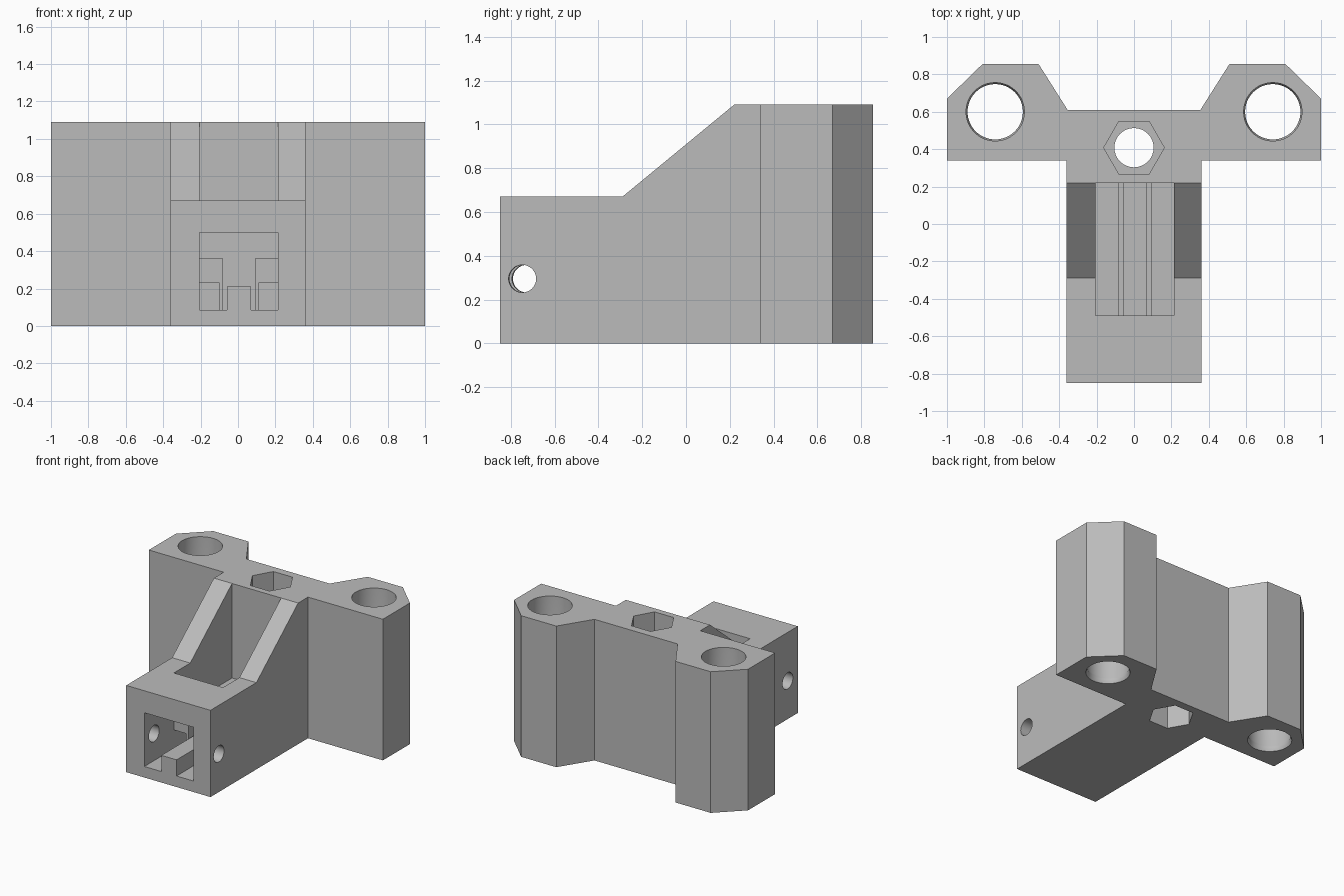
import bpy, bmesh, math
from mathutils import Matrix, Vector

if "Cube" in bpy.data.objects:
    bpy.data.objects.remove(bpy.data.objects["Cube"])

grey = bpy.data.materials.new("light_grey_plastic")
grey.diffuse_color = (0.5, 0.5, 0.5, 1)
grey.use_nodes = True
grey.node_tree.nodes["Principled BSDF"].inputs["Base Color"].default_value = grey.diffuse_color

H = 1.09      # overall height
CX = 0.005    # centre of the guide pocket


def finish(name, bm):
    bmesh.ops.recalc_face_normals(bm, faces=bm.faces)
    me = bpy.data.meshes.new(name)
    bm.to_mesh(me)
    bm.free()
    ob = bpy.data.objects.new(name, me)
    bpy.context.collection.objects.link(ob)
    me.materials.append(grey)
    return ob


def prism(name, pts, axis, lo, hi):
    """Extrude a closed 2D profile along x, y or z from lo to hi."""
    place = {"x": lambda a, b, d: (d, a, b),
             "y": lambda a, b, d: (a, d, b),
             "z": lambda a, b, d: (a, b, d)}[axis]
    bm = bmesh.new()
    rings = [[bm.verts.new(place(a, b, d)) for a, b in pts] for d in (lo, hi)]
    n = len(pts)
    for r in rings:
        bm.faces.new(r)
    for i in range(n):
        j = (i + 1) % n
        bm.faces.new((rings[0][i], rings[0][j], rings[1][j], rings[1][i]))
    return finish(name, bm)


def lathe(name, profile, steps, matrix):
    """Solid of revolution about z from (radius, z) pairs."""
    bm = bmesh.new()
    rings = [[bm.verts.new((r * math.cos(2 * math.pi * k / steps),
                            r * math.sin(2 * math.pi * k / steps), z))
              for k in range(steps)] for r, z in profile]
    bm.faces.new(rings[0])
    bm.faces.new(rings[-1])
    for a, b in zip(rings, rings[1:]):
        for k in range(steps):
            m = (k + 1) % steps
            bm.faces.new((a[k], a[m], b[m], b[k]))
    bm.transform(matrix)
    return finish(name, bm)


def rect(a0, b0, a1, b1):
    return [(a0, b0), (a1, b0), (a1, b1), (a0, b1)]


# T-shaped bracket body, right half mirrored to the left
half = [(0.36, -0.85), (0.36, 0.34), (1, 0.34), (1, 0.67),
        (0.81, 0.855), (0.51, 0.855), (0.355, 0.61)]
body = prism("bracket_body", half + [(-x, y) for x, y in reversed(half)], "z", 0, H)

# lowered front arm with sloped shoulder
cutters = [prism("arm_slope_cutter",
                 [(-1, 0.67), (-0.29, 0.67), (0.22, H), (0.22, 1.3), (-1, 1.3)],
                 "x", -0.5, 0.5)]

# guide pocket, open at the front and at the top
cutters.append(prism("pocket_cutter",
                     [(-1, 0.085), (0.22, 0.085), (0.22, 1.4), (-0.49, 1.4),
                      (-0.49, 0.5), (-1, 0.5)], "x", CX - 0.21, CX + 0.21))

# rod holes with a small retaining lip near the bottom
for s in (-1, 1):
    cutters.append(lathe("rod_hole_cutter",
                         [(0.156, -0.1), (0.156, 0), (0.148, 0.02), (0.148, 0.04),
                          (0.156, 0.06), (0.156, 1.3)], 48,
                         Matrix.Translation((s * 0.742, 0.6, 0))))

# centre bolt hole with hexagonal recesses at both ends
centre = Matrix.Translation((0, 0.408, 0))
cutters.append(lathe("bolt_hole_cutter", [(0.105, -0.1), (0.105, 1.3)], 32, centre))
for lo, hi in ((-0.2, 0.3), (H - 0.3, 1.4)):
    cutters.append(lathe("hex_recess_cutter", [(0.162, lo), (0.162, hi)], 6, centre))

# axle hole across the front arm
tilt = Vector((0.72, -0.02, 0)).to_track_quat("Z", "Y").to_matrix().to_4x4()
cutters.append(lathe("axle_hole_cutter", [(0.063, -0.6), (0.063, 0.6)], 32,
                     Matrix.Translation((0, -0.7375, 0.295)) @ tilt))

# cut everything from the body, then drop the cutters
bpy.context.view_layer.objects.active = body
body.select_set(True)
for c in cutters:
    mod = body.modifiers.new("cut", "BOOLEAN")
    mod.operation = "DIFFERENCE"
    mod.solver = "EXACT"
    mod.object = c
    bpy.ops.object.modifier_apply(modifier=mod.name)
    bpy.data.objects.remove(c)
bpy.ops.object.shade_smooth_by_angle(angle=math.radians(25))

# low rib along the pocket floor
prism("centre_rib", rect(CX - 0.065, 0.075, CX + 0.065, 0.21), "y", -0.85, 0.23)

# side rails in the pocket, recessed at the lower front
for s, side in ((-1, "left"), (1, "right")):
    def mir(pts):
        return [(CX + s * x, z) for x, z in pts]
    prism(side + "_rail_front",
          mir([(0.215, 0.23), (0.105, 0.23), (0.105, 0.08), (0.085, 0.08),
               (0.085, 0.36), (0.215, 0.36)]), "y", -0.49, -0.19)
    prism(side + "_rail_back", mir(rect(0.085, 0.08, 0.215, 0.36)), "y", -0.19, 0.225)
